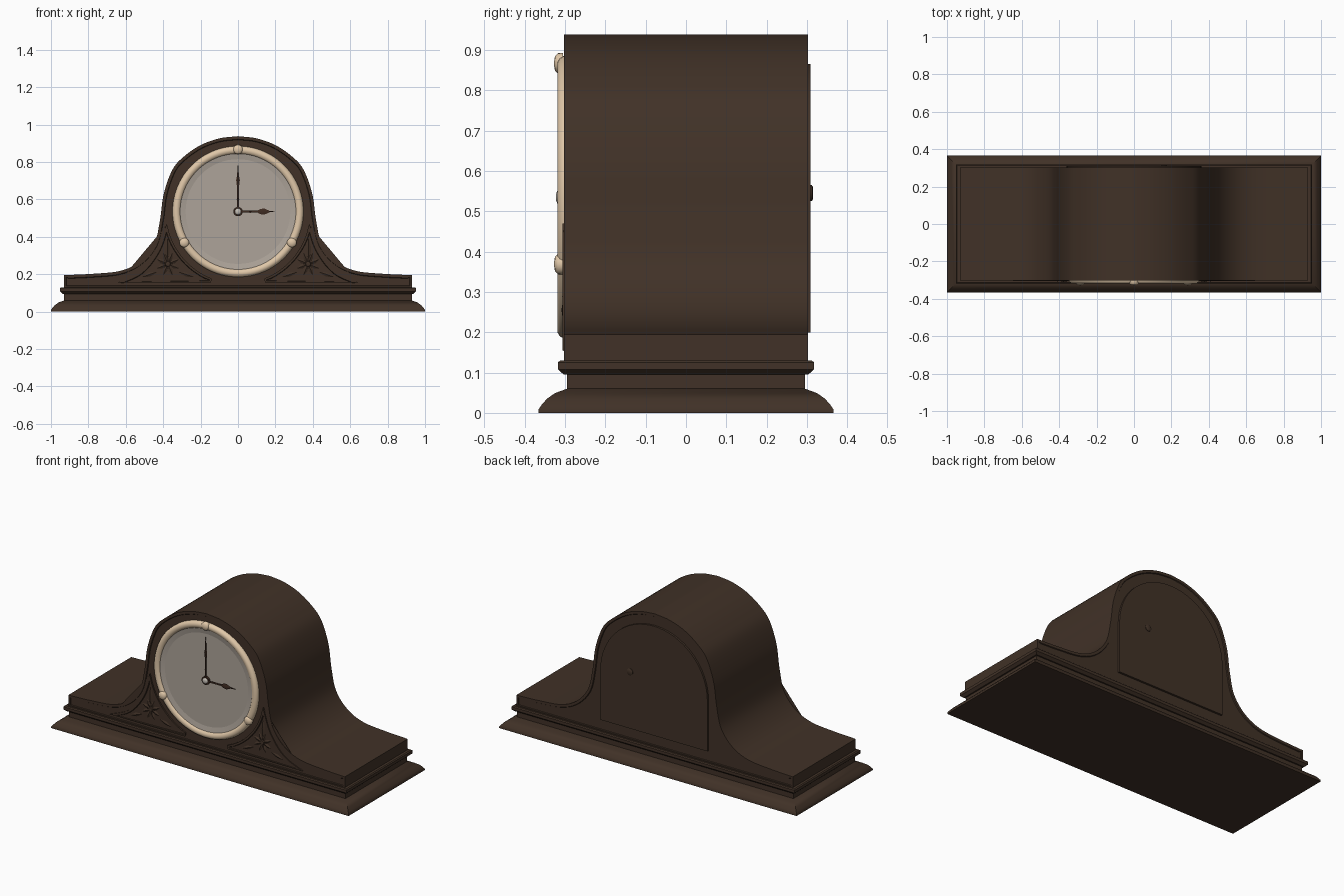
import bpy, bmesh, math
from mathutils import Vector

cube = bpy.data.objects.get("Cube")
if cube:
    bpy.data.objects.remove(cube, do_unlink=True)


def material(name, rgb):
    m = bpy.data.materials.new(name)
    m.use_nodes = True
    m.diffuse_color = (*rgb, 1)
    bsdf = m.node_tree.nodes["Principled BSDF"]
    bsdf.inputs["Base Color"].default_value = (*rgb, 1)
    bsdf.inputs["Roughness"].default_value = 0.6
    return m


WOOD = material("dark wood", (0.052, 0.031, 0.020))
BRASS = material("pale brass", (0.74, 0.57, 0.39))
DIAL = material("dial grey", (0.42, 0.37, 0.32))
HAND = material("hand brown", (0.05, 0.025, 0.016))
STEEL = material("pin silver", (0.55, 0.51, 0.46))

CZ = 0.535  # height of the dial centre


def finish(name, bm, mat, angle=35):
    bmesh.ops.remove_doubles(bm, verts=bm.verts, dist=1e-5)
    bmesh.ops.recalc_face_normals(bm, faces=bm.faces)
    me = bpy.data.meshes.new(name)
    bm.to_mesh(me)
    bm.free()
    me.materials.append(mat)
    me.shade_smooth()
    me.set_sharp_from_angle(angle=math.radians(angle))
    ob = bpy.data.objects.new(name, me)
    bpy.context.collection.objects.link(ob)
    return ob


def spline(pts, steps=6):
    """Smooth curve through the given points."""
    p = [Vector(q) for q in pts]
    p = [2 * p[0] - p[1]] + p + [2 * p[-1] - p[-2]]
    out = []
    for a, b, c, d in zip(p, p[1:], p[2:], p[3:]):
        for i in range(steps):
            t = i / steps
            out.append(0.5 * (2 * b + (c - a) * t + (2 * a - 5 * b + 4 * c - d) * t * t
                              + (3 * b - a - 3 * c + d) * t ** 3))
    return out + [p[-2]]


def prism(bm, outline, y0, y1):
    """Extrude an x-z outline along y; returns the two end faces."""
    ends = [[bm.verts.new((p[0], y, p[1])) for p in outline] for y in (y0, y1)]
    n = len(outline)
    caps = [bm.faces.new(e) for e in ends]
    for i in range(n):
        j = (i + 1) % n
        bm.faces.new((ends[0][i], ends[0][j], ends[1][j], ends[1][i]))
    bmesh.ops.recalc_face_normals(bm, faces=bm.faces)
    return caps


def lathe(name, profile, mat, x=0.0, z=CZ, segs=64, angle=35):
    """Revolve (radius, y) points round a front-to-back axis."""
    bm = bmesh.new()
    rings = []
    for r, y in profile:
        rings.append([bm.verts.new((x + r * math.cos(a), y, z + r * math.sin(a)))
                      for a in (math.tau * i / segs for i in range(segs))])
    for a, b in zip(rings, rings[1:]):
        for i in range(segs):
            j = (i + 1) % segs
            bm.faces.new((a[i], a[j], b[j], b[i]))
    return finish(name, bm, mat, angle)


def leaf(bm, x, z, ang, length, width, y_back, y_front):
    """Pointed leaf with a raised spine."""
    u = Vector((math.cos(ang), 0, math.sin(ang)))
    v = Vector((-u.z, 0, u.x))
    o = Vector((x, y_back, z))
    rim = [bm.verts.new(o + u * length * a + v * width * b)
           for a, b in ((0, 0), (0.3, 0.4), (0.55, 0.5), (0.8, 0.25),
                        (1, 0), (0.8, -0.25), (0.55, -0.5), (0.3, -0.4))]
    top = bm.verts.new(o + u * length * 0.55 + Vector((0, y_front - y_back, 0)))
    for i in range(8):
        bm.faces.new((rim[i], rim[(i + 1) % 8], top))


# Moulded base: rectangular rings stacked along a profile of (half depth, height)
bm = bmesh.new()
base = [(0.366, 0), (0.366, 0.008), (0.358, 0.02), (0.345, 0.035), (0.325, 0.049),
        (0.295, 0.06), (0.295, 0.095), (0.303, 0.095), (0.318, 0.108), (0.318, 0.125),
        (0.312, 0.13), (0.295, 0.13)]
rings = [[bm.verts.new((sx * (d + 0.634), sy * d, z))
          for sx, sy in ((-1, -1), (1, -1), (1, 1), (-1, 1))] for d, z in base]
for a, b in zip(rings, rings[1:]):
    for i in range(4):
        j = (i + 1) % 4
        bm.faces.new((a[i], a[j], b[j], b[i]))
bm.faces.new(rings[0])
bm.faces.new(rings[-1])
finish("moulded_base", bm, WOOD)

# Arched case with sweeping shoulders and a thin raised rim on both faces
half = spline([(0.93, 0.195), (0.78, 0.202), (0.63, 0.218), (0.525, 0.267), (0.448, 0.36),
               (0.417, 0.49), (0.397, 0.63), (0.35, 0.76), (0.288, 0.83), (0.2, 0.89),
               (0.1, 0.926), (0, 0.938)])
outline = [Vector((0.93, 0.125))] + half
outline += [Vector((-p.x, p.y)) for p in reversed(outline[:-1])]
bm = bmesh.new()
caps = prism(bm, outline, -0.302, 0.302)
for cap in caps:
    bmesh.ops.inset_region(bm, faces=[cap], thickness=0.016, depth=0)
    bmesh.ops.inset_region(bm, faces=[cap], thickness=0.003, depth=-0.005)
finish("arched_case", bm, WOOD)

# Back door with its knob
R = 0.36
door = [(-R, 0.2)] + [(-R * math.cos(a), 0.505 + R * math.sin(a))
                      for a in (math.pi * i / 32 for i in range(33))] + [(R, 0.2)]
bm = bmesh.new()
prism(bm, door, 0.29, 0.309)
finish("back_door", bm, WOOD)
lathe("door_knob", [(0.02, 0.305), (0.02, 0.312), (0.015, 0.315), (0, 0.315)],
      WOOD, 0.16, 0.545, 20)

# Dial and bezel
lathe("dial", [(0, -0.302), (0.28, -0.302), (0.315, -0.309)], DIAL, angle=10)
lathe("bezel", [(0.31, -0.29), (0.308, -0.306), (0.314, -0.314), (0.324, -0.319),
                (0.335, -0.319), (0.345, -0.313), (0.35, -0.304), (0.35, -0.29)],
      BRASS, segs=96, angle=60)
for k, deg in enumerate((90, 210, 330)):
    a = math.radians(deg)
    lathe(f"bezel_clip_{k + 1}", [(0.026, -0.305), (0.025, -0.318), (0.018, -0.325), (0, -0.328)],
          BRASS, 0.332 * math.cos(a), CZ + 0.332 * math.sin(a), 20, 60)

# Hands: thin stem, ornamental leaf, pointed tip
for name, ang, length, at, size, width in (
        ("minute_hand", math.pi / 2, 0.265, 0.12, 0.09, 0.02),
        ("hour_hand", 0.0, 0.205, 0.095, 0.08, 0.034)):
    bm = bmesh.new()
    c, s = math.cos(ang), math.sin(ang)
    stem = [(c * a - s * b, CZ + s * a + c * b)
            for a, b in ((0, -0.005), (length * 0.8, -0.004), (length, 0),
                         (length * 0.8, 0.004), (0, 0.005))]
    prism(bm, stem, -0.309, -0.312)
    leaf(bm, c * at, CZ + s * at, ang, size, width, -0.310, -0.315)
    leaf(bm, c * 0.045, CZ + s * 0.045, ang, 0.04, 0.014, -0.310, -0.314)
    finish(name, bm, HAND)
lathe("hand_hub", [(0.025, -0.302), (0.025, -0.314), (0, -0.314)], HAND, segs=24)
lathe("hand_pin", [(0.018, -0.312), (0.016, -0.319), (0.009, -0.322), (0, -0.323)],
      STEEL, segs=20, angle=60)

# Carved corner panels: framed curved triangle with a flower of leaves
for side, sx in (("left", 1), ("right", -1)):
    edge = spline([(0.647, 0.155), (0.52, 0.215), (0.43, 0.33), (0.382, 0.47)], 5)
    arc = [(0.385 * math.cos(a), CZ - 0.385 * math.sin(a))
           for a in (math.radians(12 + 4.7 * i) for i in range(13))]
    panel = [(sx * p[0], p[1]) for p in list(edge) + arc + [(0.144, 0.155)]]
    bm = bmesh.new()
    front = prism(bm, panel, -0.290, -0.306)[1]
    bmesh.ops.inset_region(bm, faces=[front], thickness=0.012, depth=0)
    bmesh.ops.inset_region(bm, faces=[front], thickness=0.003, depth=-0.006)
    finish(f"{side}_corner_panel", bm, WOOD)
    bm = bmesh.new()
    for i in range(8):
        leaf(bm, sx * 0.375, 0.255, math.tau * i / 8 + math.pi / 8,
             0.068, 0.026, -0.299, -0.307)
    leaf(bm, sx * 0.378, 0.265, math.pi / 2, 0.14, 0.03, -0.299, -0.307)
    for d in (1, -1):
        leaf(bm, sx * 0.375 + d * 0.05, 0.215, math.pi / 2 - d * 1.9,
             0.1, 0.025, -0.299, -0.306)
    finish(f"{side}_corner_flower", bm, WOOD, 20)
    lathe(f"{side}_flower_bud", [(0.016, -0.299), (0.013, -0.307), (0, -0.309)],
          WOOD, sx * 0.375, 0.255, 16, 60)
